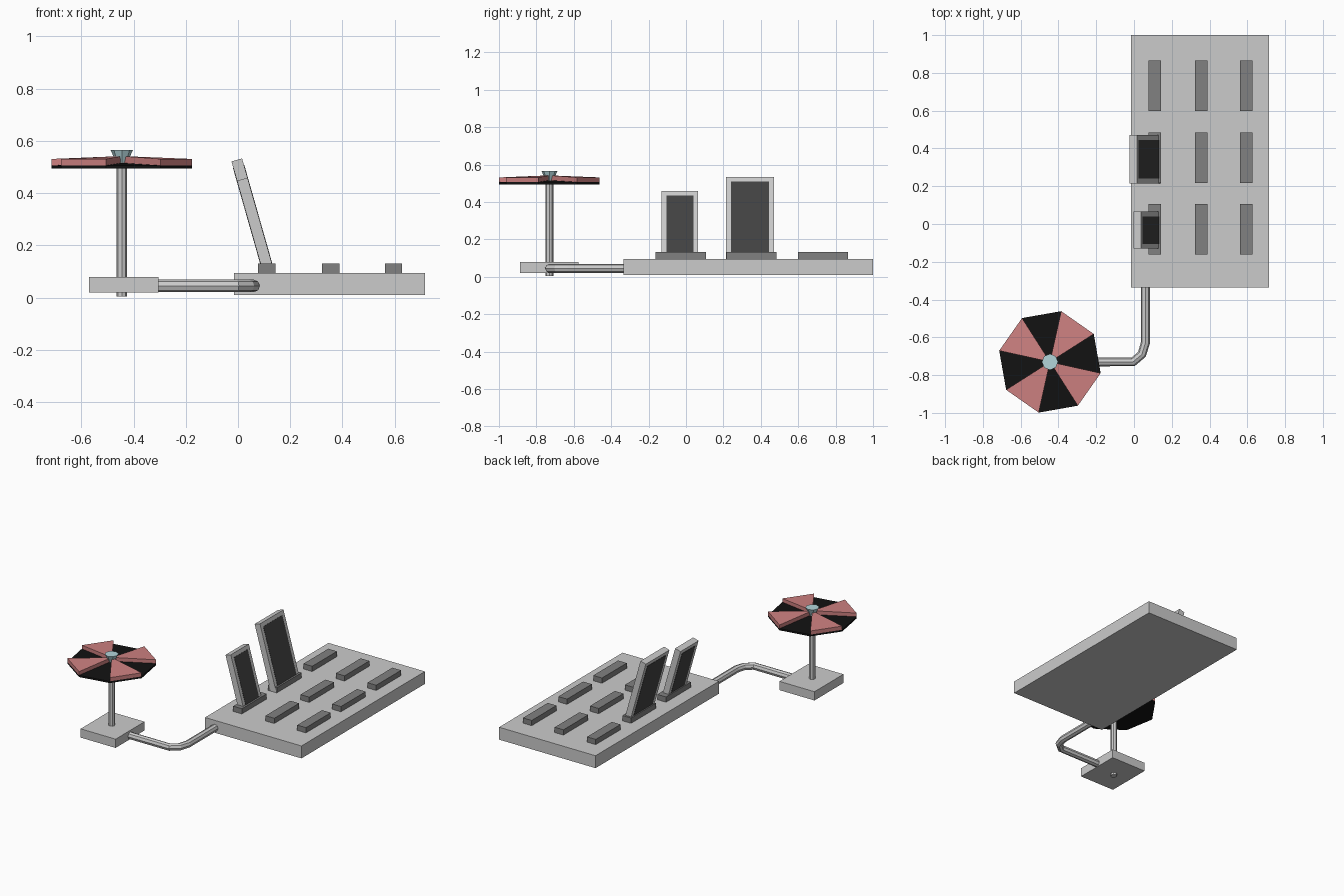
import bpy, bmesh
from math import radians, sin, cos, atan2
from mathutils import Matrix

if "Cube" in bpy.data.objects:
    bpy.data.objects.remove(bpy.data.objects["Cube"])


def material(name, rgb):
    m = bpy.data.materials.new(name)
    m.diffuse_color = (*rgb, 1)
    m.use_nodes = True
    m.node_tree.nodes["Principled BSDF"].inputs["Base Color"].default_value = m.diffuse_color
    return m


RED = material("dusty_red", (0.62, 0.22, 0.22))
BLACK = material("black", (0.006, 0.006, 0.006))
BLUE = material("pale_blue", (0.45, 0.66, 0.70))
DARK = material("dark_grey", (0.22, 0.22, 0.22))
SCREEN = material("screen_grey", (0.055, 0.055, 0.055))


def finish(name, bm, mat=None):
    bmesh.ops.recalc_face_normals(bm, faces=bm.faces)
    me = bpy.data.meshes.new(name)
    bm.to_mesh(me)
    bm.free()
    ob = bpy.data.objects.new(name, me)
    bpy.context.collection.objects.link(ob)
    if mat:
        me.materials.append(mat)
    return ob


def box(name, x, y, z, mat=None, matrix=Matrix()):
    bm = bmesh.new()
    bmesh.ops.create_cube(bm, size=1)
    for v in bm.verts:
        for i, (a, b) in enumerate((x, y, z)):
            v.co[i] = (a + b) / 2 + v.co[i] * (b - a)
    bm.transform(matrix)
    return finish(name, bm, mat)


def cone(name, loc, r1, r2, h, sides, mat=None):
    bm = bmesh.new()
    bmesh.ops.create_cone(bm, cap_ends=True, segments=sides, radius1=r1, radius2=r2, depth=h,
                          matrix=Matrix.Translation((loc[0], loc[1], loc[2] + h / 2)))
    return finish(name, bm, mat)


# Main slab with a grid of nine holders
box("main_slab", (-0.015, 0.715), (-0.335, 1.0), (0.01, 0.095))
for i, x in enumerate((0.11, 0.355, 0.595)):
    for j, y in enumerate((-0.028, 0.35, 0.732)):
        box(f"holder_{i}_{j}", (x - 0.033, x + 0.033), (y - 0.134, y + 0.134), (0.09, 0.131), DARK)

# Leaning framed panels: local z runs up the panel, front face at local x = 0
lean = Matrix.Translation((0.13, 0, 0.13)) @ Matrix.Rotation(-atan2(0.115, 0.405), 4, 'Y')


def panel(name, y0, y1, height):
    box(name + "_frame", (-0.042, 0), (y0, y1), (-0.05, height), None, lean)
    box(name + "_screen", (-0.0435, 0.0015), (y0 + 0.025, y1 - 0.025), (0, height - 0.026), SCREEN, lean)


panel("small_panel", -0.13, 0.065, 0.342)
panel("large_panel", 0.215, 0.47, 0.419)

# Bent pipe joining the slab to the small base
curve = bpy.data.curves.new("connecting_pipe", 'CURVE')
curve.dimensions = '3D'
curve.bevel_depth = 0.024
curve.bevel_resolution = 2
curve.use_fill_caps = True
path = [(0.06, -0.31), (0.06, -0.63), (0.042, -0.69), (-0.005, -0.73), (-0.34, -0.73)]
spline = curve.splines.new('POLY')
spline.points.add(len(path) - 1)
for p, (x, y) in zip(spline.points, path):
    p.co = (x, y, 0.045, 1)
    p.radius = 1
spline.use_smooth = False
bpy.context.collection.objects.link(bpy.data.objects.new("connecting_pipe", curve))

# Small base and pole
CX, CY = -0.445, -0.73
box("small_base", (-0.57, -0.305), (-0.888, -0.575), (0.02, 0.08))
cone("pole", (CX, CY, 0.005), 0.021, 0.021, 0.52, 8)


# Parasol canopy: alternating low black and raised red wedges
def wedge(name, a0, a1, z_bottom, z_rim, z_mid, mat):
    plan = [(0, 0)] + [(0.275 * cos(a), 0.275 * sin(a)) for a in (a0, a1)]
    bm = bmesh.new()
    low = [bm.verts.new((CX + x, CY + y, z_bottom)) for x, y in plan]
    top = [bm.verts.new((CX + x, CY + y, z)) for (x, y), z in zip(plan, (z_mid, z_rim, z_rim))]
    bm.faces.new(low)
    bm.faces.new(top)
    for i in range(3):
        j = (i + 1) % 3
        bm.faces.new((low[i], low[j], top[j], top[i]))
    finish(name, bm, mat)


for k in range(8):
    a0, a1 = radians(-12.5 + 45 * k), radians(32.5 + 45 * k)
    wedge(f"canopy_base_{k}", a0, a1, 0.494, 0.506, 0.516, BLACK)
    if k % 2:
        wedge(f"canopy_red_{k}", a0, a1, 0.504, 0.531, 0.542, RED)

# Flared finial on top
cone("finial", (CX, CY, 0.51), 0.018, 0.043, 0.056, 8, BLUE)
